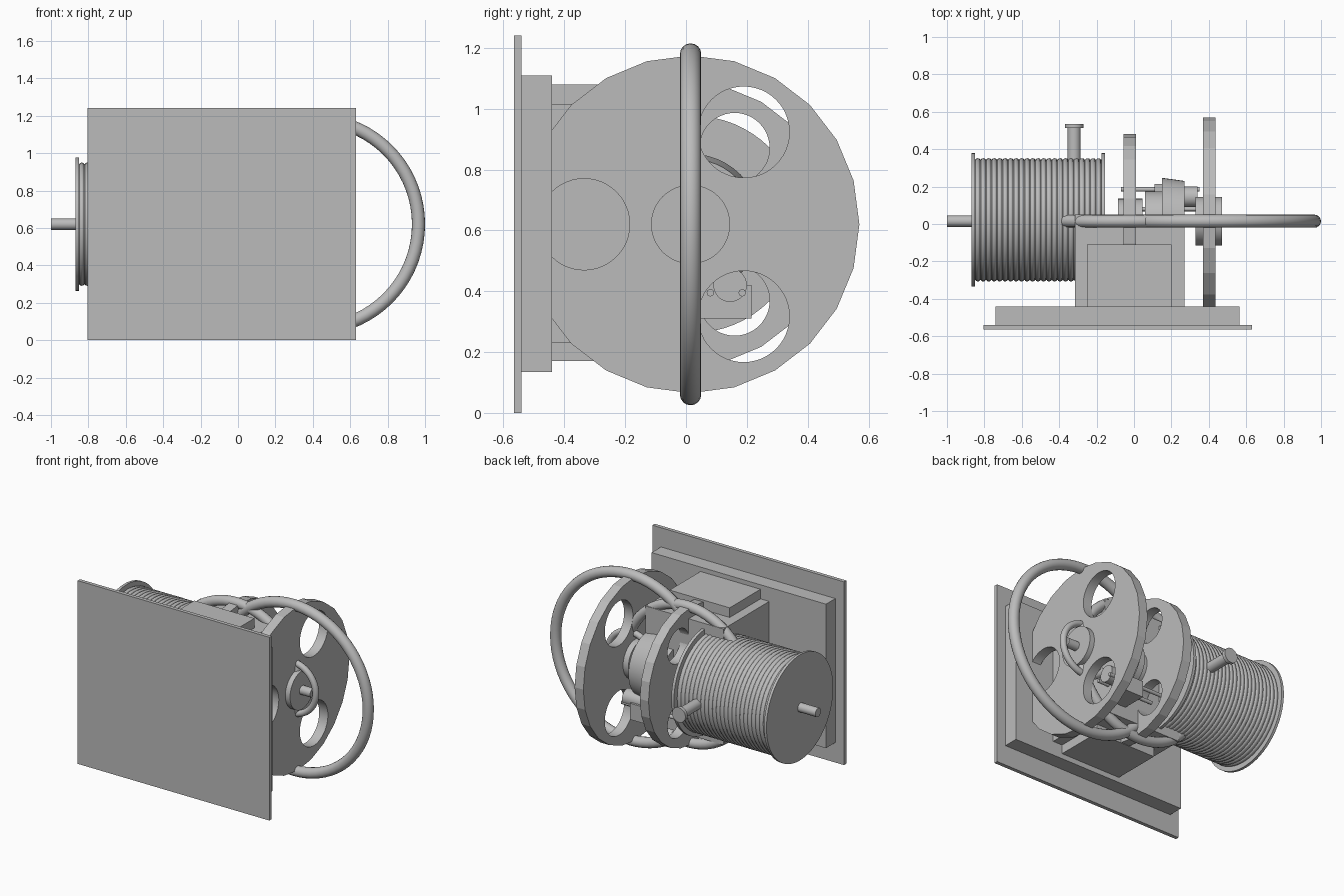
import bpy, math
from mathutils import Vector

cube = bpy.data.objects.get("Cube")
if cube:
    bpy.data.objects.remove(cube, do_unlink=True)

grey = bpy.data.materials.new("plain_grey")
grey.use_nodes = True
grey.diffuse_color = (0.5, 0.5, 0.5, 1)
grey.node_tree.nodes["Principled BSDF"].inputs["Base Color"].default_value = (0.5, 0.5, 0.5, 1)

CY, CZ = 0.015, 0.62          # main axle line
RIGHT = math.pi / 2


def finish(name, smooth=True):
    ob = bpy.context.object
    ob.name = name
    ob.data.materials.append(grey)
    if smooth:
        bpy.ops.object.shade_smooth_by_angle(angle=math.radians(35))
    return ob


def box(name, x0, x1, y0, y1, z0, z1):
    bpy.ops.mesh.primitive_cube_add(size=1, location=((x0 + x1) / 2, (y0 + y1) / 2, (z0 + z1) / 2))
    bpy.context.object.scale = (x1 - x0, y1 - y0, z1 - z0)
    return finish(name, False)


def rod(name, x0, x1, r, y=CY, z=CZ, sides=48, r_end=None, smooth=True):
    """Cylinder or cone along x."""
    bpy.ops.mesh.primitive_cone_add(vertices=sides, radius1=r, radius2=r if r_end is None else r_end,
                                    depth=x1 - x0, location=((x0 + x1) / 2, y, z),
                                    rotation=(0, RIGHT, 0))
    return finish(name, smooth)


def rod_y(name, y0, y1, r, x, z):
    bpy.ops.mesh.primitive_cylinder_add(vertices=32, radius=r, depth=y1 - y0,
                                        location=(x, (y0 + y1) / 2, z), rotation=(RIGHT, 0, 0))
    return finish(name)


def ring(name, x, r, tube, axis_x=False, y=CY, seg=72, sides=16):
    rot = (0, RIGHT, 0) if axis_x else (RIGHT, 0, 0)
    bpy.ops.mesh.primitive_torus_add(major_segments=seg, minor_segments=sides, major_radius=r,
                                     minor_radius=tube, location=(x, y, CZ), rotation=rot)
    ob = finish(name, False)
    bpy.ops.object.shade_smooth()
    return ob


def holed_wheel(name, x0, x1, r, hole_r, hole_dist):
    """Faceted wheel with three round openings."""
    wheel = rod(name, x0, x1, r, sides=24, smooth=False)
    for i in range(3):
        a = math.radians(60 + 120 * i)
        cutter = rod("cutter", x0 - 0.1, x1 + 0.1, hole_r,
                     CY + hole_dist * math.cos(a), CZ + hole_dist * math.sin(a))
        cutter.hide_render = True
        mod = wheel.modifiers.new("opening", "BOOLEAN")
        mod.operation = "DIFFERENCE"
        mod.solver = "EXACT"
        mod.object = cutter
        bpy.context.view_layer.objects.active = wheel
        bpy.ops.object.modifier_apply(modifier=mod.name)
        bpy.data.objects.remove(cutter, do_unlink=True)
    return wheel


# Mounting plates and central block
box("front_plate", -0.805, 0.63, -0.565, -0.54, 0, 1.24)
box("backing_plate", -0.74, 0.565, -0.54, -0.44, 0.135, 1.11)
box("main_block", -0.315, 0.27, -0.44, 0.05, 0.23, 1.015)
box("block_core", -0.25, 0.2, -0.44, -0.11, 0.17, 1.08)

# Axle, wheels and hubs
rod("axle", -1.0, 0.55, 0.03)
holed_wheel("small_wheel", -0.055, 0.01, 0.465, 0.115, 0.29)
holed_wheel("large_wheel", 0.37, 0.435, 0.555, 0.15, 0.35)
rod("small_wheel_hub", -0.085, 0.045, 0.12)
rod("large_wheel_hub", 0.33, 0.47, 0.13)

# Upright rings
ring("large_ring", 0.405, 0.56, 0.035)
ring("medium_ring", -0.02, 0.46, 0.033)
ring("small_ring", 0.40, 0.172, 0.021)

# Wound drum
DY = 0.022
rod("drum_core", -0.86, -0.16, 0.322, y=DY, sides=64)
rod("drum_outer_flange", -0.868, -0.85, 0.357, y=DY, sides=64)
rod("drum_inner_flange", -0.175, -0.155, 0.357, y=DY, sides=64)
turns = 23
pitch = 0.675 / turns
for i in range(turns):
    ring("drum_winding", -0.85 + pitch * (i + 0.5), 0.314, pitch * 0.54, True, DY, 64, 10)

# Peg on the back of the drum
rod_y("peg_stem", 0.32, 0.515, 0.035, -0.32, CZ)
rod_y("peg_head", 0.512, 0.535, 0.05, -0.32, CZ)

# Mechanism between the wheels
rod("tapered_roller", 0.15, 0.27, 0.232, r_end=0.215)
rod("roller_collar", 0.06, 0.15, 0.16)
box("motor_box", 0.11, 0.27, 0.045, 0.215, 0.31, 0.42)
rod("motor", 0.2, 0.34, 0.055, 0.145, 0.42)
for y in (0.08, 0.185):
    rod("guide_rod", -0.07, 0.35, 0.012, y, 0.395, 16)
